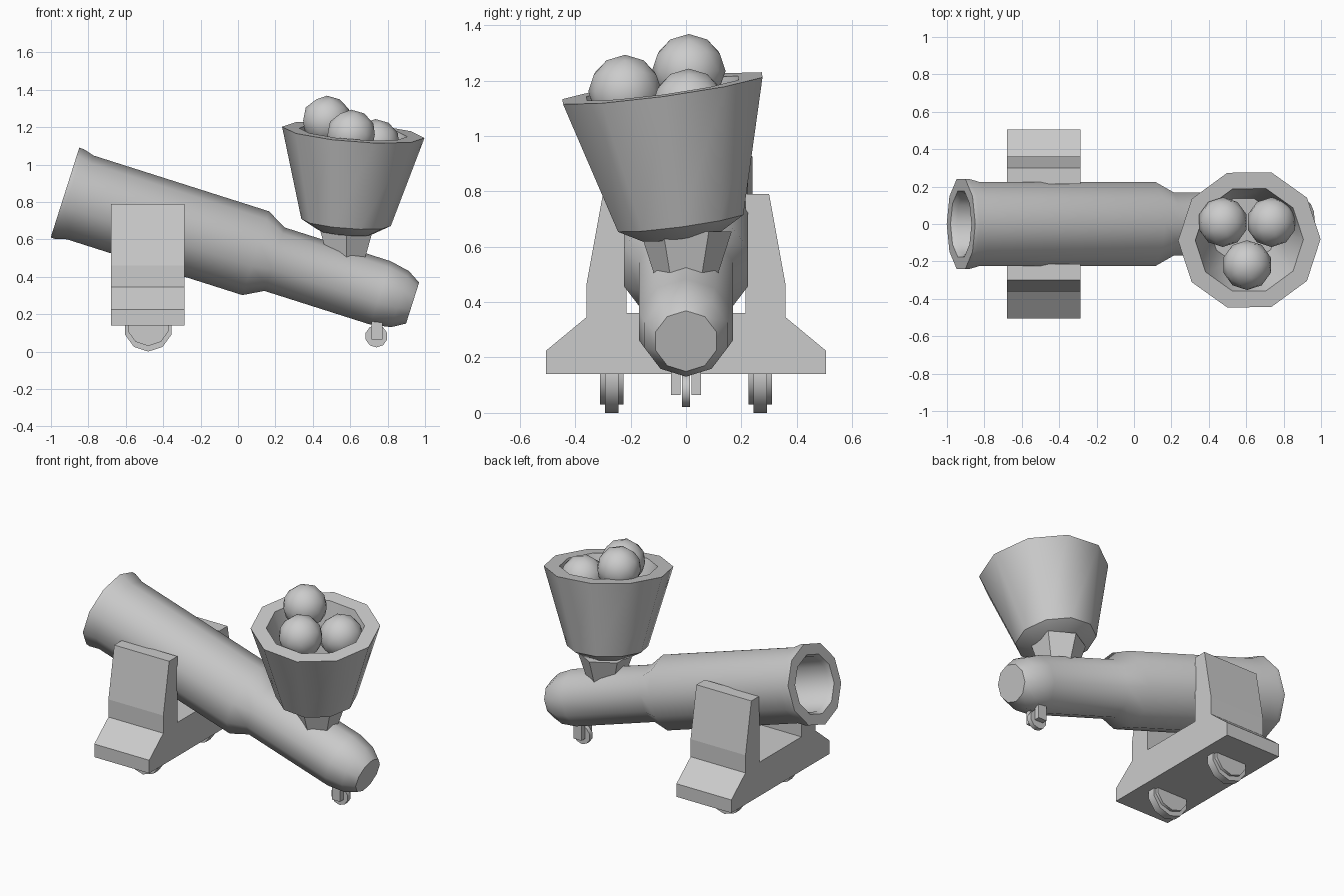
import bpy, bmesh, math
from mathutils import Matrix, Vector

if "Cube" in bpy.data.objects:
    bpy.data.objects.remove(bpy.data.objects["Cube"])

grey = bpy.data.materials.new("plain grey")
grey.diffuse_color = (0.6, 0.6, 0.6, 1)
grey.use_nodes = True
grey.node_tree.nodes["Principled BSDF"].inputs["Base Color"].default_value = grey.diffuse_color


def finish(name, bm, smooth=None):
    bmesh.ops.recalc_face_normals(bm, faces=bm.faces)
    me = bpy.data.meshes.new(name)
    bm.to_mesh(me)
    bm.free()
    me.materials.append(grey)
    ob = bpy.data.objects.new(name, me)
    bpy.context.collection.objects.link(ob)
    if smooth:
        bpy.ops.object.select_all(action='DESELECT')
        ob.select_set(True)
        bpy.context.view_layer.objects.active = ob
        bpy.ops.object.shade_smooth_by_angle(angle=math.radians(smooth))
    return ob


def frame(origin, axis, up):
    """Local z along axis, local x towards up."""
    z = Vector(axis).normalized()
    x = Vector(up)
    x = (x - z * x.dot(z)).normalized()
    m = Matrix((x, z.cross(x), z)).transposed().to_4x4()
    return Matrix.Translation(origin) @ m


def lathe(name, profile, sides, mat, smooth=None, phase=0.0):
    """Revolve (radius, height) points, capping both ends."""
    bm = bmesh.new()
    rings = []
    for r, h in profile:
        angles = [phase + 2 * math.pi * i / sides for i in range(sides)]
        rings.append([bm.verts.new(mat @ Vector((r * math.cos(a), r * math.sin(a), h))) for a in angles])
    for a, b in zip(rings, rings[1:]):
        for i in range(sides):
            j = (i + 1) % sides
            bm.faces.new((a[i], a[j], b[j], b[i]))
    bm.faces.new(rings[0])
    bm.faces.new(rings[-1])
    return finish(name, bm, smooth)


def extrude_x(name, points, x0, x1):
    """Extrude a y-z outline along x."""
    bm = bmesh.new()
    f = bm.faces.new([bm.verts.new((x0, y, z)) for y, z in points])
    new = bmesh.ops.extrude_face_region(bm, geom=[f])["geom"]
    verts = [v for v in new if isinstance(v, bmesh.types.BMVert)]
    bmesh.ops.translate(bm, verts=verts, vec=(x1 - x0, 0, 0))
    return finish(name, bm)


def box(name, x0, x1, y0, y1, z0, z1):
    return extrude_x(name, [(y0, z0), (y1, z0), (y1, z1), (y0, z1)], x0, x1)


def disc(name, x, y, z, r, width, sides):
    """Wheel with its axle along y."""
    mat = frame((x, y, z), (0, 1, 0), (0, 0, -1))
    return lathe(name, [(r, -width / 2), (r, width / 2)], sides, mat, 50)


# Sloping barrel with hollow bore, flared muzzle and domed breech
barrel_frame = frame((-0.925, 0, 0.85), (0.953, 0, -0.303), (0, 0, 1))
lathe("barrel", [(0.17, 0.70), (0.17, 0.03), (0.185, 0.0), (0.252, 0.0), (0.252, 0.025),
                 (0.235, 0.085), (0.235, 1.07), (0.178, 1.175), (0.178, 1.77),
                 (0.157, 1.88), (0.115, 1.95)], 10, barrel_frame, 37)

# Tilted hopper with thick rim
hopper_axis = Vector((0.08, -0.135, 1))
hopper_frame = frame((0.578, -0.02, 0.69), hopper_axis, (1, 0, 0))
lathe("hopper", [(0.15, -0.05), (0.24, 0.0), (0.382, 0.488), (0.29, 0.488), (0.18, 0.10)],
      10, hopper_frame, 40)

# Funnel neck between hopper and barrel
lathe("hopper_neck", [(0.09, 0.40), (0.115, 0.50), (0.165, 0.655)], 6,
      Matrix.Translation((0.58, 0, 0)), None, math.pi / 6)

# Cannon balls heaped in the hopper
for i, c in enumerate([(0.475, 0.01, 1.235), (0.735, 0.01, 1.11), (0.605, -0.22, 1.16)]):
    bm = bmesh.new()
    bmesh.ops.create_icosphere(bm, subdivisions=2, radius=0.133, matrix=Matrix.Translation(c))
    finish(f"ball_{i + 1}", bm, 60)

# Cradle: half outline mirrored into a stepped U
half = [(0.505, 0.14), (0.505, 0.225), (0.36, 0.345), (0.36, 0.46),
        (0.30, 0.79), (0.215, 0.79), (0.215, 0.36)]
extrude_x("cradle", half + [(-y, z) for y, z in reversed(half)], -0.68, -0.285)

# Front wheels with housing plates, partly sunk into the cradle
for side, s in (("left", 1), ("right", -1)):
    disc(f"front_wheel_{side}", -0.48, s * 0.268, 0.13, 0.13, 0.05, 10)
    for k, off in (("inner", 0.234), ("outer", 0.302)):
        disc(f"front_wheel_plate_{k}_{side}", -0.48, s * off, 0.145, 0.115, 0.018, 10)

# Rear caster
disc("rear_wheel", 0.74, 0, 0.082, 0.06, 0.03, 10)
for side, s in (("left", 1), ("right", -1)):
    y0, y1 = sorted((s * 0.02, s * 0.055))
    box(f"rear_fork_{side}", 0.713, 0.772, y0, y1, 0.065, 0.20)
